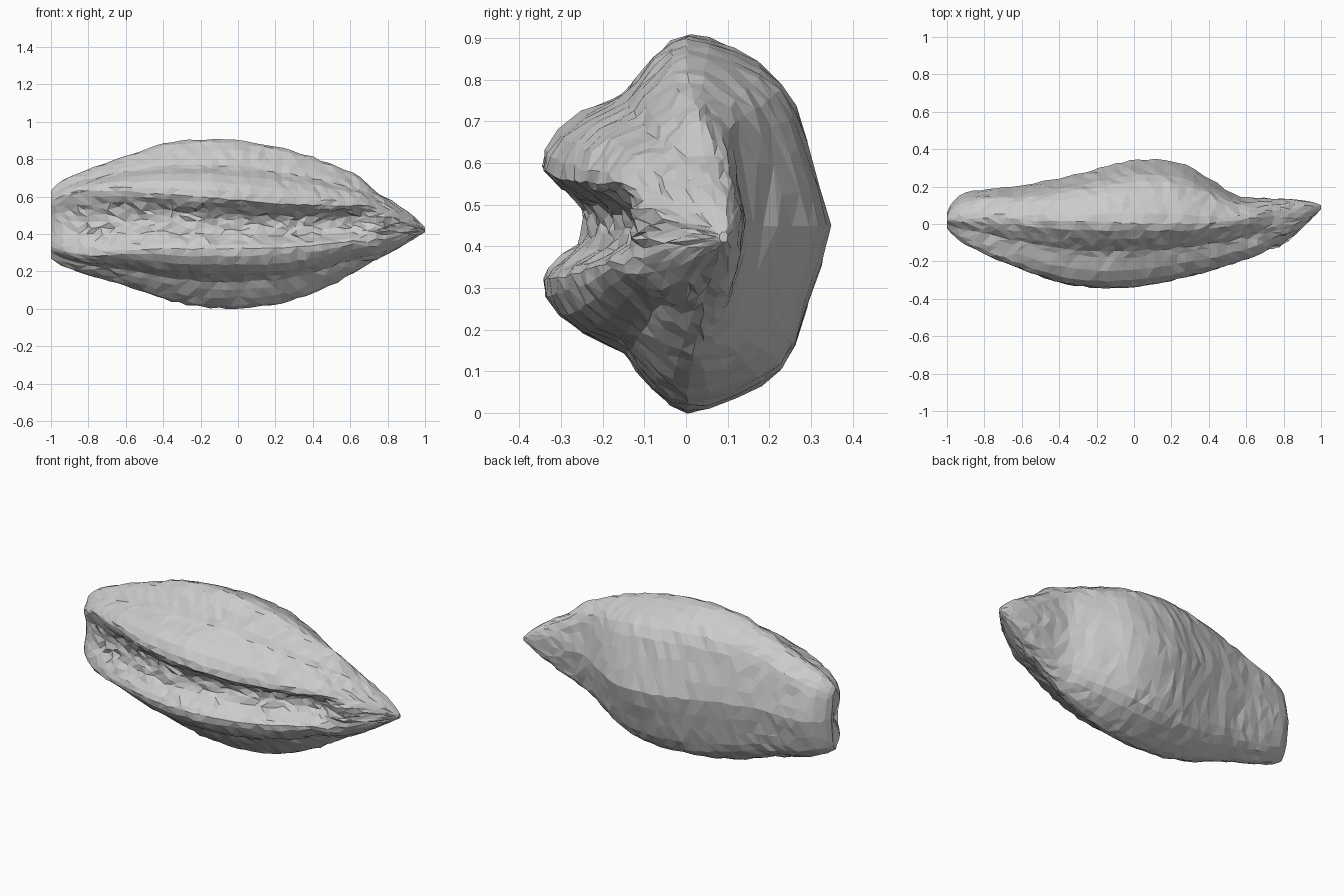
import bpy, bmesh, math, random
from mathutils import Vector

if "Cube" in bpy.data.objects:
    bpy.data.objects.remove(bpy.data.objects["Cube"])

random.seed(4)

# Profiles along x: (x, top z, bottom z, front y, back y)
stations = [
    (-1.0, .63, .27, -.02, .06), (-.97, .67, .245, -.065, .13), (-.9, .708, .212, -.11, .172),
    (-.8, .745, .18, -.16, .185), (-.6, .82, .125, -.245, .205), (-.4, .885, .05, -.315, .245),
    (-.2, .908, .008, -.343, .295), (0, .904, .0, -.338, .347), (.2, .868, .02, -.303, .342),
    (.3, .842, .05, -.278, .305), (.4, .812, .082, -.252, .245), (.5, .775, .125, -.222, .178),
    (.57, .745, .165, -.198, .142), (.65, .705, .21, -.178, .137), (.74, .62, .265, -.145, .135),
    (.85, .56, .32, -.07, .132), (.95, .49, .38, .025, .12), (1.0, .435, .41, .08, .1)]
# (x, crest half spacing, groove depth, y of widest point)
groove = [(-1, .15, .02, .02), (-.8, .165, .055, .03), (-.4, .145, .085, .01), (0, .13, .11, 0),
          (.4, .11, .12, 0), (.65, .09, .09, .03), (.85, .06, .0, .06), (1, .005, .0, .09)]
# Upper half of the section: front shoulder and back, as (spread, depth) ratios
shoulder = [(0, 1), (.12, .985), (.27, .89), (.41, .73), (.5, .53), (.56, .43),
            (.68, .35), (.83, .23), (.95, .11), (1, -.01)]
back = [(.985, .16), (.93, .34), (.86, .52), (.77, .66), (.64, .755), (.45, .84), (.22, .93)]


def lookup(table, x):
    """Linear lookup in a station table."""
    for a, b in zip(table, table[1:]):
        if x <= b[0]:
            t = (x - a[0]) / (b[0] - a[0])
            return Vector([p + (q - p) * t for p, q in zip(a[1:], b[1:])])
    return Vector(table[-1][1:])


def sample(table, x):
    """Slightly smoothed lookup."""
    d = min(.035, 1 - abs(x))
    return lookup(table, x) * .5 + (lookup(table, x - d) + lookup(table, x + d)) * .25


def section(x):
    """Closed two-lobed section with a groove, turning oval near the point."""
    top, bottom, front, rear = sample(stations, x)
    crest, depth, mid = sample(groove, x)
    zc, h = (top + bottom) / 2, (top - bottom) / 2
    crest = min(crest, h * .6)
    half = [(front + depth * .97, crest * .2), (front + depth * .85, crest * .42),
            (front + depth * .5, crest * .62), (front + depth * .15, crest * .83)]
    half += [(mid + (front - mid) * d, crest + (h - crest) * s) for s, d in shoulder]
    half += [(mid + (rear - mid) * d, h * s) for s, d in back]
    half = [(front + depth, 0)] + half + [(rear, 0)]
    # oval section with a flattish back for the pointed tip
    w = max(0, min(1, (x - .62) / .16))
    n_front = 4 + len(shoulder)
    for i, (y, z) in enumerate(half):
        if i <= n_front:
            a = math.pi / 2 * i / n_front
            oy, oz = mid + (front - mid) * math.cos(a), h * math.sin(a)
        else:
            a = math.pi / 2 * (i - n_front) / (len(half) - 1 - n_front)
            oy, oz = mid + (rear - mid) * math.sin(a) ** .7, h * math.cos(a) ** .9 if a < 1.57 else 0
        half[i] = (y + (oy - y) * w, z + (oz - z) * w)
    loop = half + [(y, -z) for y, z in half[-2:0:-1]]
    return [Vector((x, y, zc + z)) for y, z in loop]


# Loft the seed body
bm = bmesh.new()
xs = [-1, -.985, -.965, -.935] + [-.9 + i * .042 for i in range(44)] + [.94, .965, .985, 1]
rings = []
for x in xs:
    ring, pts = [], section(x)
    for k, p in enumerate(pts):
        in_groove = k < 4 or k > len(pts) - 4
        r = (.010 if in_groove else .005) * min(1, (1 - abs(x)) * 5 + .1)
        jitter = Vector([random.uniform(-r, r) for _ in range(3)])
        if abs(x) == 1:
            jitter.x = 0
        ring.append(bm.verts.new(p + jitter))
    rings.append(ring)
for r0, r1 in zip(rings, rings[1:]):
    for i in range(len(r0)):
        j = (i + 1) % len(r0)
        bm.faces.new((r0[i], r0[j], r1[j], r1[i]))

# Close the blunt end with a shallow dimple, and the pointed end
for ring, dx in ((rings[0], .02), (rings[-1], 0)):
    c = sum((v.co for v in ring), Vector()) / len(ring)
    hub = bm.verts.new(c + Vector((dx, 0, 0)))
    for a, b in zip(ring, ring[1:] + ring[:1]):
        bm.faces.new((a, b, hub))
bmesh.ops.recalc_face_normals(bm, faces=bm.faces)
bmesh.ops.triangulate(bm, faces=bm.faces)

mesh = bpy.data.meshes.new("seed_body")
bm.to_mesh(mesh)
bm.free()
seed = bpy.data.objects.new("seed_body", mesh)
bpy.context.collection.objects.link(seed)

# Irregular flat facets
dec = seed.modifiers.new("facets", 'DECIMATE')
dec.ratio = .7
